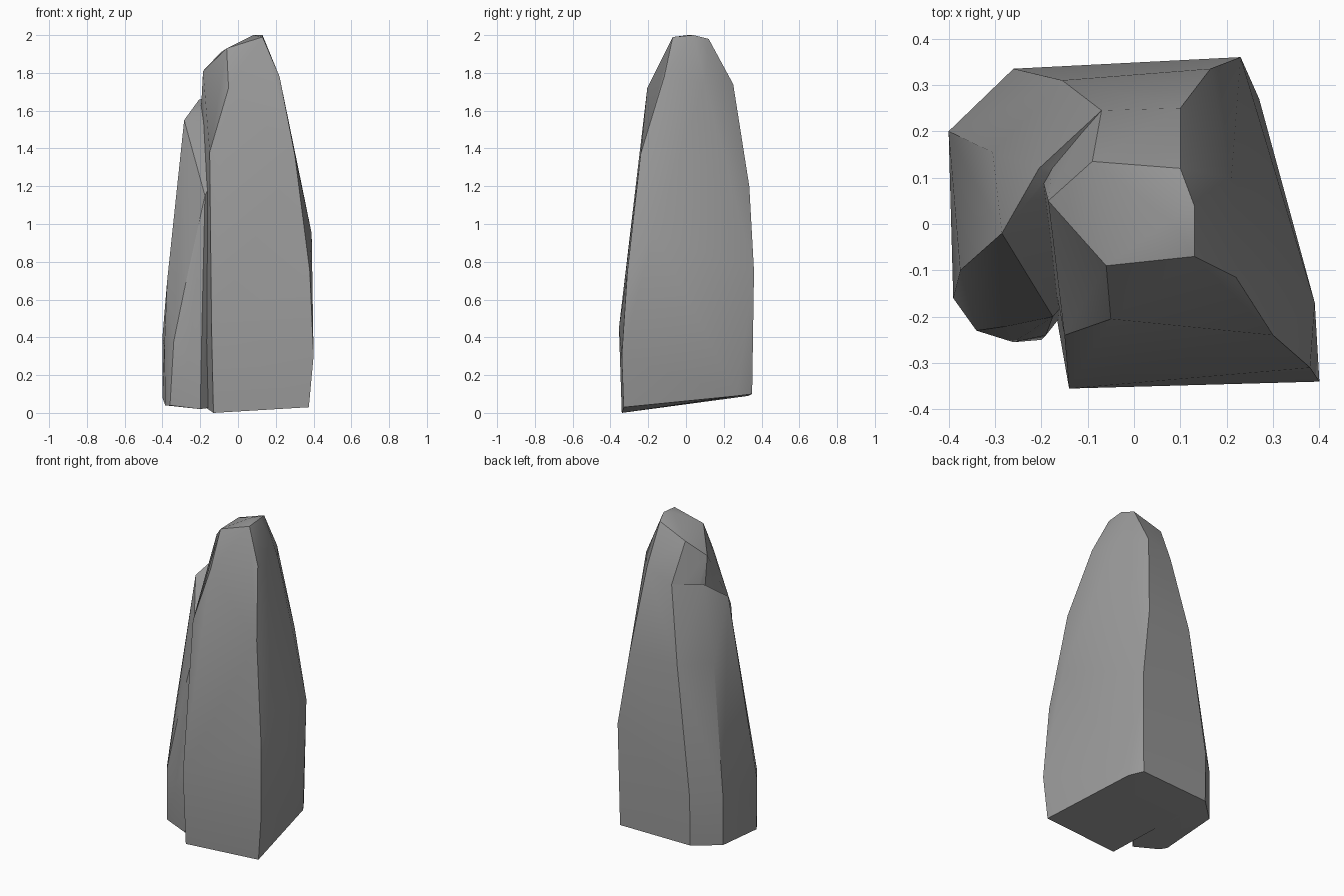
import bpy
import bmesh
import math

default = bpy.data.objects.get("Cube")
if default:
    bpy.data.objects.remove(default, do_unlink=True)

stone = bpy.data.materials.new("grey_stone")
stone.use_nodes = True
grey = (0.32, 0.32, 0.32, 1)
stone.diffuse_color = grey
stone.node_tree.nodes["Principled BSDF"].inputs["Base Color"].default_value = grey


def chiselled_block(name, *ridges):
    """Make a faceted block by wrapping a hull around its ridge lines."""
    bm = bmesh.new()
    for ridge in ridges:
        for point in ridge:
            bm.verts.new(point)
    result = bmesh.ops.convex_hull(bm, input=bm.verts[:])
    unused = {v for key in ("geom_interior", "geom_unused") for v in result[key]
              if isinstance(v, bmesh.types.BMVert) and v.is_valid and not v.link_faces}
    bmesh.ops.delete(bm, geom=list(unused), context="VERTS")
    # Merge nearly flat triangles into broad facets
    bmesh.ops.dissolve_limit(bm, angle_limit=math.radians(1), verts=bm.verts[:], edges=bm.edges[:])
    bmesh.ops.recalc_face_normals(bm, faces=bm.faces[:])
    mesh = bpy.data.meshes.new(name)
    bm.to_mesh(mesh)
    bm.free()
    mesh.materials.append(stone)
    obj = bpy.data.objects.new(name, mesh)
    bpy.context.collection.objects.link(obj)
    return obj


# Back ridge shared by the tall shaft and the lower shoulder
back_ridge = [(-.26, .33, .09), (-.26, .335, .4), (-.155, .31, 1.2), (-.07, .245, 1.67)]

# Tall shaft: front, side, back and crown ridges
front_left_ridge = [(-.13, -.34, 0), (-.14, -.355, .45), (-.15, -.24, 1.38),
                    (-.05, -.205, 1.72), (-.06, -.09, 1.93)]
front_right_ridge = [(.375, -.33, .03), (.4, -.34, .3), (.38, -.31, .75),
                     (.3, -.24, 1.37), (.22, -.115, 1.78), (.13, -.07, 1.99)]
side_ridge = [(.27, .27, .09), (.39, -.17, .95), (.21, .1, 1.75)]
back_right_ridge = [(.22, .35, .1), (.23, .36, .75), (.165, .335, 1.2), (.1, .25, 1.74)]
crown = [(-.185, .05, 1.81), (-.09, .135, 1.91), (.1, .12, 1.98), (.13, .04, 2), (.08, .01, 2)]
shaft = chiselled_block("rock_shaft", front_left_ridge, front_right_ridge, side_ridge,
                        back_right_ridge, back_ridge, crown)

# Lower shoulder on the right flank, ending in a sloping ledge
outer_ridge = [(-.4, .2, .08), (-.4, .2, .4), (-.305, .155, 1.2), (-.205, .12, 1.66)]
flank_ridge = [(-.385, -.16, .04), (-.39, -.16, .35), (-.375, -.1, .7), (-.285, -.02, 1.55)]
front_ridge = [(-.36, -.2, .04), (-.34, -.23, .38), (-.26, -.255, .3), (-.27, -.22, .72)]
cleft_ridge = [(-.2, -.25, .02), (-.19, -.24, .5), (-.175, -.2, 1.15)]
core = [(0, 0, .05), (0, 0, 1.5)]
shoulder = chiselled_block("rock_shoulder", outer_ridge, flank_ridge, front_ridge,
                           cleft_ridge, back_ridge, core)

# Fuse the shoulder into the shaft
fuse = shaft.modifiers.new("fuse_shoulder", "BOOLEAN")
fuse.operation = "UNION"
fuse.solver = "EXACT"
fuse.object = shoulder
bpy.ops.object.select_all(action="DESELECT")
shaft.select_set(True)
bpy.context.view_layer.objects.active = shaft
bpy.ops.object.modifier_apply(modifier=fuse.name)
bpy.data.objects.remove(shoulder, do_unlink=True)

# Soft facets with crisp ridges
bpy.ops.object.shade_smooth_by_angle(angle=math.radians(30))
